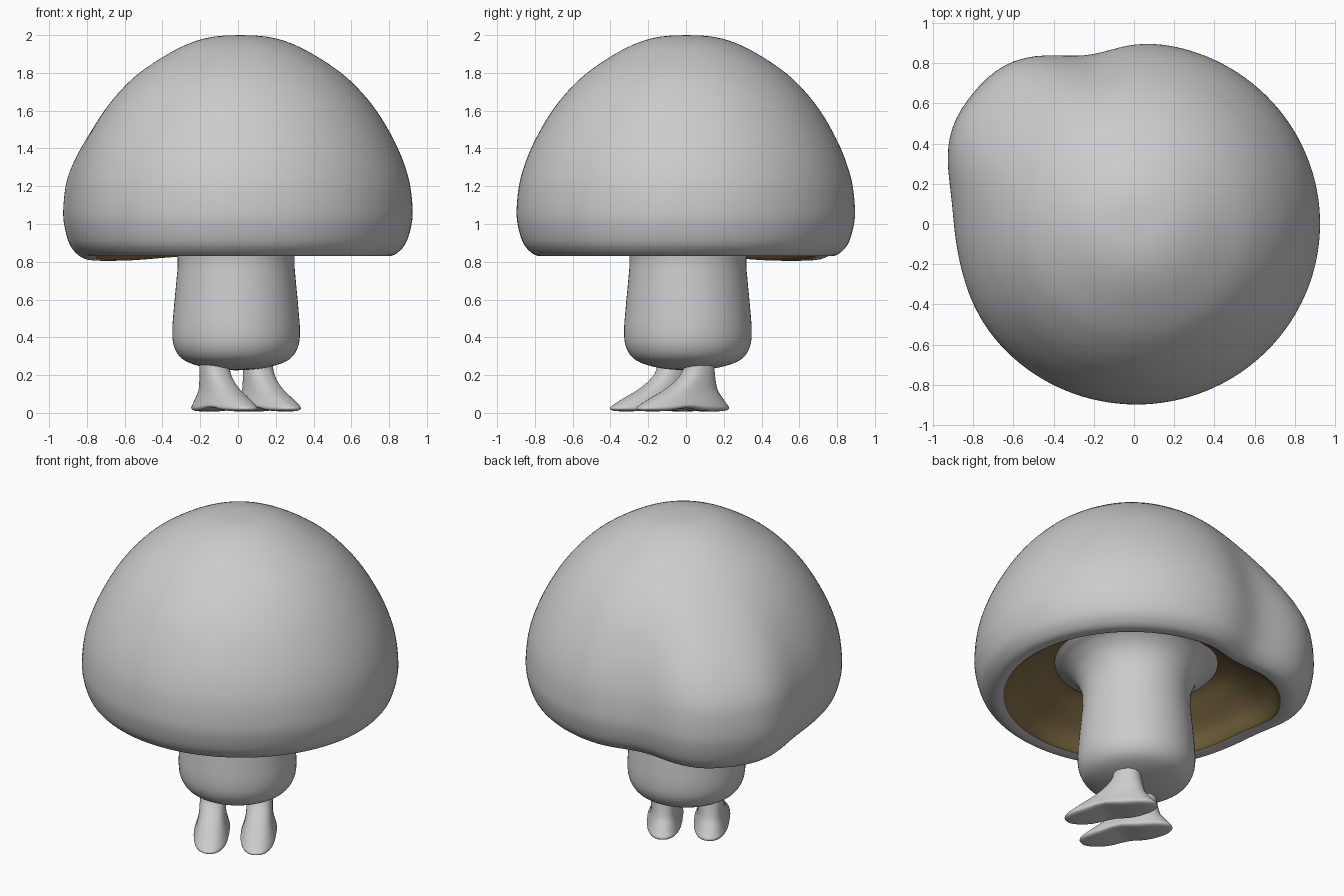
import bpy, bmesh, math

if "Cube" in bpy.data.objects:
    bpy.data.objects.remove(bpy.data.objects["Cube"])


def material(name, rgb):
    m = bpy.data.materials.new(name)
    m.diffuse_color = (*rgb, 1)
    m.use_nodes = True
    m.node_tree.nodes["Principled BSDF"].inputs["Base Color"].default_value = m.diffuse_color
    return m


GREY = material("mid grey", (0.6, 0.6, 0.6))
BROWN = material("olive brown", (0.22, 0.155, 0.06))


def smooth_path(pts, n):
    """Catmull-Rom curve through the control points, n samples per segment."""
    out = []
    for i in range(len(pts) - 1):
        p0, p1, p2, p3 = (pts[max(0, min(len(pts) - 1, k))] for k in range(i - 1, i + 3))
        for s in range(n):
            t = s / n
            out.append(tuple(0.5 * (2 * b + (c - a) * t + (2 * a - 5 * b + 4 * c - d) * t * t
                                    + (3 * b - a - 3 * c + d) * t ** 3)
                             for a, b, c, d in zip(p0, p1, p2, p3)))
    out.append(tuple(pts[-1]))
    return out


def loft(name, rows, seg, point, mats, mat_rule=lambda j: 0):
    """Skin closed rings; point(row, angle) gives each position."""
    bm = bmesh.new()
    rings = [[bm.verts.new(point(row, math.tau * i / seg)) for i in range(seg)] for row in rows]
    for j in range(len(rings) - 1):
        for i in range(seg):
            k = (i + 1) % seg
            f = bm.faces.new((rings[j][i], rings[j][k], rings[j + 1][k], rings[j + 1][i]))
            f.smooth = True
            f.material_index = mat_rule(j)
    bmesh.ops.remove_doubles(bm, verts=bm.verts, dist=1e-5)
    bmesh.ops.holes_fill(bm, edges=[e for e in bm.edges if e.is_boundary], sides=0)
    bmesh.ops.recalc_face_normals(bm, faces=bm.faces)
    me = bpy.data.meshes.new(name)
    bm.to_mesh(me)
    bm.free()
    for m in mats:
        me.materials.append(m)
    ob = bpy.data.objects.new(name, me)
    bpy.context.collection.objects.link(ob)
    return ob


# Cap: dome, rolled rim and hollow brown underside, with one swollen corner
dome = [(0, 2.0), (0.13, 1.993), (0.25, 1.963), (0.38, 1.9), (0.53, 1.8), (0.635, 1.7),
        (0.715, 1.6), (0.777, 1.5), (0.828, 1.4), (0.867, 1.3), (0.893, 1.2), (0.905, 1.08),
        (0.90, 1.0), (0.875, 0.91), (0.84, 0.86), (0.795, 0.832), (0.74, 0.835)]
under = [(0.715, 0.855), (0.66, 0.92), (0.56, 0.99), (0.44, 1.06), (0.25, 1.08), (0, 1.08)]
STEPS = 4


def cap_point(row, a):
    r, z = max(row[0], 0), row[1]
    deg = math.degrees(a)
    swell = math.exp(-abs((deg - 141) / 25) ** 3)
    dip = (0.04 * math.exp(-((deg - 105) / 9) ** 2 / 2)
           + 0.015 * math.exp(-((deg - 192) / 12) ** 2 / 2))
    t = max(0, min(1, (1.9 - z) / 0.7))
    w = t * t * (3 - 2 * t) * min(1, r / 0.6)
    r *= 1 + w * (0.145 * swell - dip)
    if z < 1.1:
        z -= 0.025 * swell ** 1.5 * min(1, (1.1 - z) / 0.2) * w
    return (0.012 + 1.008 * r * math.cos(a), 0.002 + 0.993 * r * math.sin(a), z)


rim = (len(dome) - 1) * STEPS
loft("cap", smooth_path(dome + under, STEPS), 128, cap_point, [GREY, BROWN],
     lambda j: 1 if j >= rim else 0)

# Stem: plump body flaring out where it meets the cap
stem = [(0, 0.225), (0.12, 0.233), (0.22, 0.255), (0.29, 0.29), (0.328, 0.35), (0.338, 0.43),
        (0.33, 0.55), (0.316, 0.7), (0.309, 0.8), (0.32, 0.89), (0.355, 0.97),
        (0.41, 1.025), (0.455, 1.05), (0.44, 1.07), (0, 1.075)]
loft("stem", smooth_path(stem, 4), 64,
     lambda row, a: (-0.01 + max(row[0], 0) * math.cos(a),
                     0.01 + max(row[0], 0) * math.sin(a), row[1]), [GREY])

# Feet: rows are heel, toe, half width, height along the foot direction
foot = [(-0.02, 0.02, 0.01, 0.010), (-0.20, 0.21, 0.06, 0.008), (-0.262, 0.268, 0.092, 0.014),
        (-0.275, 0.277, 0.102, 0.028), (-0.258, 0.245, 0.097, 0.05), (-0.23, 0.18, 0.087, 0.085),
        (-0.205, 0.11, 0.079, 0.12), (-0.19, 0.035, 0.075, 0.17), (-0.18, -0.015, 0.075, 0.23),
        (-0.177, -0.02, 0.075, 0.32)]
FX, FY = 0.52, -0.854


def foot_point(cx, cy):
    def power(v):
        return math.copysign(abs(v) ** 0.85, v)

    def point(row, a):
        heel, toe, half, z = row
        u = (heel + toe) / 2 + (toe - heel) / 2 * power(math.cos(a))
        v = 0.008 + half * power(math.sin(a))
        # slight arch under the middle of the sole
        z = max(z, 0) + 0.02 * math.exp(-((u - 0.02) / 0.08) ** 2) * max(0, 1 - z / 0.08)
        return (cx + u * FX - v * FY, cy + u * FY + v * FX, z)
    return point


for name, cx, cy in (("right_foot", 0.15, -0.02), ("left_foot", -0.08, -0.16)):
    loft(name, smooth_path(foot, 3), 40, foot_point(cx, cy), [GREY])
